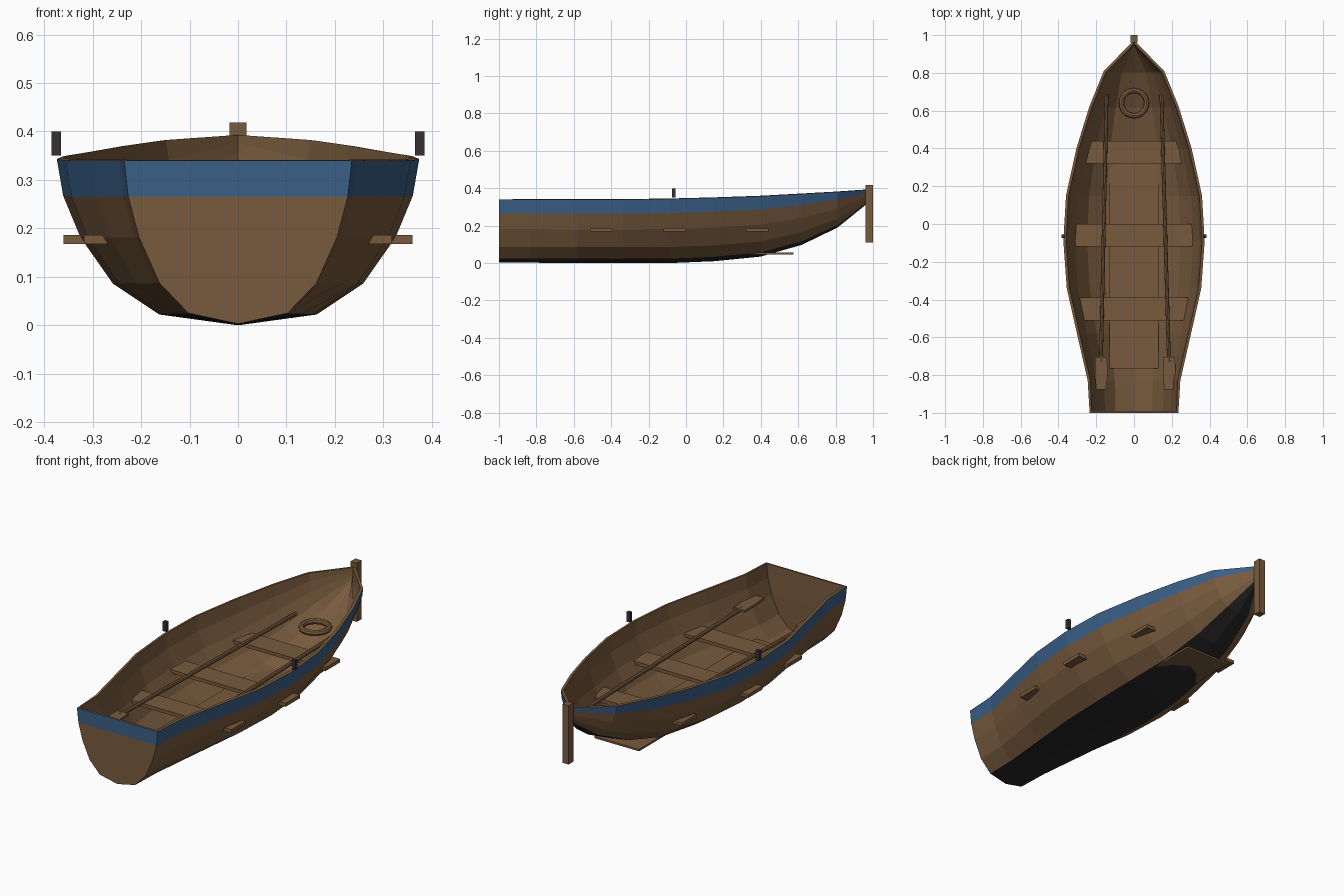
import bpy, bmesh, math
from mathutils import Vector

if "Cube" in bpy.data.objects:
    bpy.data.objects.remove(bpy.data.objects["Cube"])


def material(name, rgb):
    m = bpy.data.materials.new(name)
    m.diffuse_color = (*rgb, 1)
    m.use_nodes = True
    m.node_tree.nodes["Principled BSDF"].inputs["Base Color"].default_value = m.diffuse_color
    return m


BLUE = material("blue paint", (0.042, 0.115, 0.24))
BLACK = material("black bottom paint", (0.022, 0.02, 0.02))
WOOD = material("brown wood", (0.19, 0.105, 0.048))
IRON = material("dark iron", (0.04, 0.03, 0.033))


def finish(name, bm, *mats):
    bmesh.ops.recalc_face_normals(bm, faces=bm.faces)
    me = bpy.data.meshes.new(name)
    bm.to_mesh(me)
    bm.free()
    for m in mats:
        me.materials.append(m)
    ob = bpy.data.objects.new(name, me)
    bpy.context.collection.objects.link(ob)
    return ob


def box(name, lo, hi, mat):
    bm = bmesh.new()
    bmesh.ops.create_cube(bm, size=1)
    for v in bm.verts:
        v.co = [lo[i] + (v.co[i] + .5) * (hi[i] - lo[i]) for i in range(3)]
    return finish(name, bm, mat)


# Hull stations: y, half width, keel height, sheer height
stations = [(-1, .235, .003, .34), (-.83, .245, .002, .34), (-.58, .302, .001, .34),
            (-.34, .356, 0, .34), (-.09, .374, 0, .343), (.15, .36, .01, .349),
            (.4, .305, .035, .358), (.62, .237, .098, .37), (.81, .16, .19, .381),
            (.965, .008, .315, .392)]
# Strake profile: height fraction, width fraction
profile = [(0, 0), (.065, .435), (.25, .69), (.53, .87), (.78, .965), (1, 1)]

bm = bmesh.new()
rings = []
for y, w, k, s in stations:
    right = [bm.verts.new((w * b, y, k + (s - k) * a)) for a, b in profile]
    left = [bm.verts.new((-v.co.x, y, v.co.z)) for v in right[1:]]
    rings.append(left[::-1] + right)
n = len(profile) - 1
for r0, r1 in zip(rings, rings[1:]):
    for i in range(2 * n):
        f = bm.faces.new((r0[i], r0[i + 1], r1[i + 1], r1[i]))
        level = i - n if i >= n else n - 1 - i
        f.material_index = 0 if level == n - 1 else (1 if level == 0 else 2)
# Transom, closed level by level
r = rings[0]
for i in range(n - 1):
    f = bm.faces.new((r[i], r[i + 1], r[2 * n - 1 - i], r[2 * n - i]))
    f.material_index = 0 if i == 0 else 2
bm.faces.new((r[n - 1], r[n], r[n + 1])).material_index = 2
hull = finish("hull", bm, BLUE, BLACK, WOOD)
hull.data.update()
if hull.data.polygons[0].normal.x > 0:
    hull.data.flip_normals()
sol = hull.modifiers.new("planking", "SOLIDIFY")
sol.thickness = .014
sol.offset = -1
sol.material_offset = 2
sol.material_offset_rim = 2

# Stem post
box("stem_post", (-.018, .96, .11), (.018, 1, .418), WOOD)
# Floorboards
box("floorboard", (-.13, -.765, .047), (.13, .575, .057), WOOD)
# Seats reaching through the planking
for name, y, w in (("aft_seat", -.45, .318), ("middle_seat", -.06, .36), ("fore_seat", .38, .285)):
    box(name, (-w, y - .06, .168), (w, y + .06, .186), WOOD)

for side, name in ((-1, "left"), (1, "right")):
    # Oarlock pins
    box(name + "_oarlock", (side * .375 - .01, -.075, .35), (side * .375 + .01, -.055, .40), IRON)
    # Oars: round shaft with a flat tapered blade
    xe = .185 if side > 0 else .175
    a, b = Vector((side * .145, .685, .215)), Vector((side * xe, -.73, .215))
    d = b - a
    bm = bmesh.new()
    bmesh.ops.create_cone(bm, cap_ends=True, segments=8, radius1=.01, radius2=.01, depth=d.length)
    rot = d.to_track_quat('Z', 'Y')
    for v in bm.verts:
        v.co = rot @ v.co + (a + b) / 2
    outline = [(-.032, -.705), (.032, -.705), (.036, -.80), (.025, -.875), (-.025, -.875), (-.032, -.80)]
    f = bm.faces.new([bm.verts.new((side * xe + x, y, .21)) for x, y in outline])
    up = bmesh.ops.extrude_face_region(bm, geom=[f])["geom"]
    bmesh.ops.translate(bm, vec=(0, 0, .012), verts=[g for g in up if isinstance(g, bmesh.types.BMVert)])
    finish(name + "_oar", bm, WOOD)

# Rope ring in the bow
bpy.ops.mesh.primitive_torus_add(location=(0, .64, .2), major_radius=.067, minor_radius=.015,
                                 major_segments=20, minor_segments=8)
ring = bpy.context.object
ring.name = "rope_ring"
ring.data.materials.append(WOOD)
